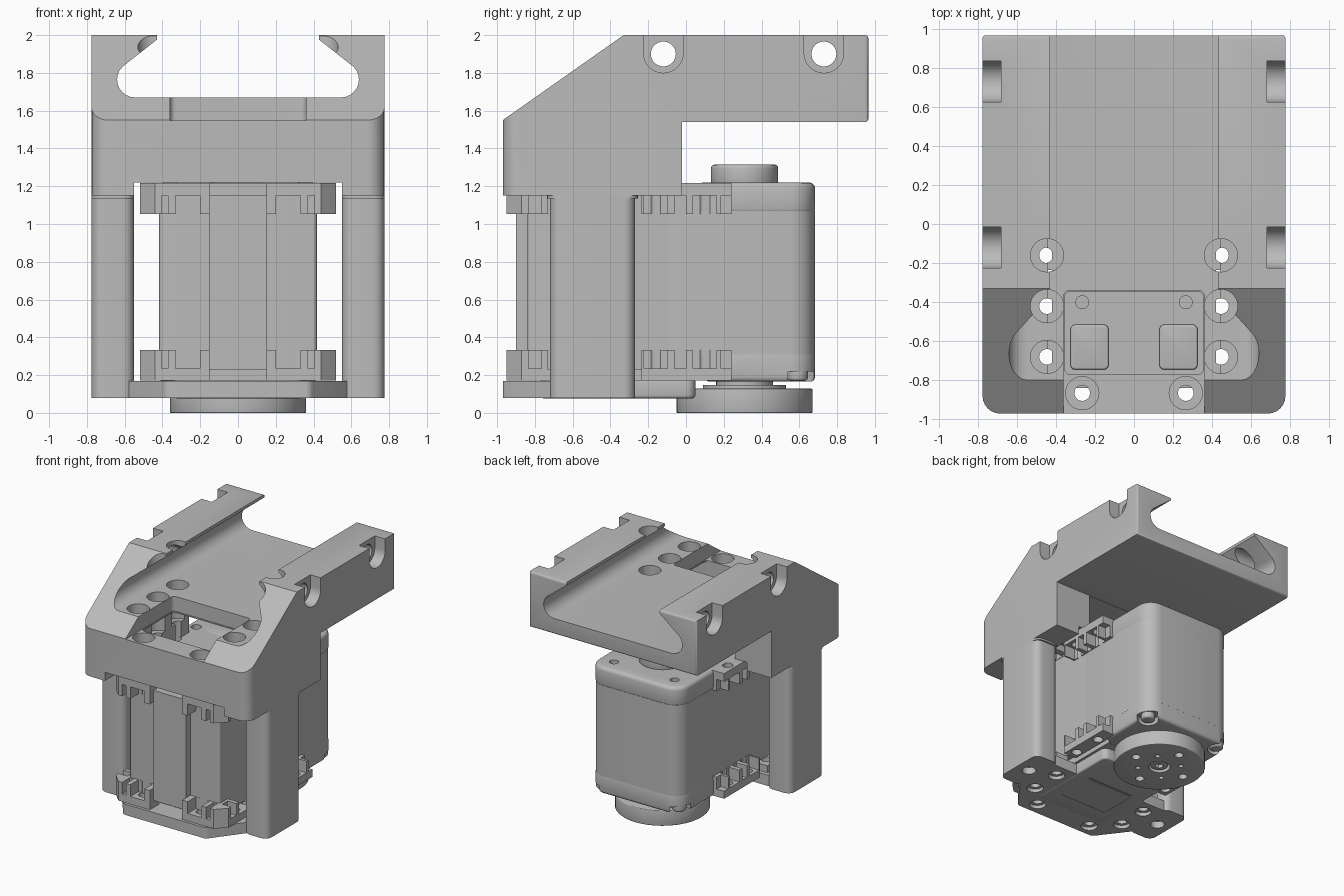
import bpy, bmesh, math
from mathutils import Vector

cube = bpy.data.objects.get("Cube")
if cube:
    bpy.data.objects.remove(cube)

grey = bpy.data.materials.new("machined_grey")
grey.use_nodes = True
grey.diffuse_color = (0.5, 0.5, 0.5, 1)
grey.node_tree.nodes["Principled BSDF"].inputs["Base Color"].default_value = (0.5, 0.5, 0.5, 1)
SIDES = (-1, 1)


def finish(name, bm):
    bmesh.ops.recalc_face_normals(bm, faces=bm.faces)
    mesh = bpy.data.meshes.new(name)
    bm.to_mesh(mesh)
    bm.free()
    mesh.materials.append(grey)
    ob = bpy.data.objects.new(name, mesh)
    bpy.context.collection.objects.link(ob)
    return ob


def round_edges(bm, radius, segments, test):
    edges = [e for e in bm.edges if test(e)]
    bmesh.ops.bevel(bm, geom=edges, offset=radius, segments=segments, profile=0.5, affect='EDGES')


def sharp(e):
    return e.is_manifold and e.calc_face_angle(0) > 0.75


def prism(name, pts, axis, lo, hi, corner=0, edge=0, pick=None, soft=sharp):
    """Extrude a 2D outline along an axis, round its corners, then soften its rims."""
    place = {'x': lambda p, t: (t, p[0], p[1]), 'y': lambda p, t: (p[0], t, p[1]),
             'z': lambda p, t: (p[0], p[1], t)}[axis]
    bm = bmesh.new()
    face = bm.faces.new([bm.verts.new(place(p, lo)) for p in pts])
    new = bmesh.ops.extrude_face_region(bm, geom=[face])['geom']
    move = Vector(place((0, 0), hi - lo))
    bmesh.ops.translate(bm, vec=move, verts=[v for v in new if isinstance(v, bmesh.types.BMVert)])
    bmesh.ops.recalc_face_normals(bm, faces=bm.faces)
    if corner:
        along = pick or (lambda e: (e.verts[0].co - e.verts[1].co).cross(move).length < 1e-5)
        round_edges(bm, corner, 6, along)
    if edge:
        round_edges(bm, edge, 3, soft)
    return finish(name, bm)


def box(name, x, y, z, corner=0, edge=0):
    pts = [(x[0], y[0]), (x[1], y[0]), (x[1], y[1]), (x[0], y[1])]
    return prism(name, pts, 'z', z[0], z[1], corner, edge)


def cyl(name, centre, r, lo, hi, axis='z', edge=0, sides=32):
    pts = [(centre[0] + r * math.cos(a), centre[1] + r * math.sin(a))
           for a in (math.tau * i / sides for i in range(sides))]
    return prism(name, pts, axis, lo, hi, 0, edge)


def cut(target, *cutters):
    for c in cutters:
        mod = target.modifiers.new("cut", 'BOOLEAN')
        mod.operation, mod.solver, mod.object = 'DIFFERENCE', 'EXACT', c
        bpy.context.view_layer.objects.active = target
        bpy.ops.object.modifier_apply(modifier=mod.name)
        bpy.data.objects.remove(c)


# Dock: side profile with sloped nose and rear shelf
side = [(-0.97, 1.15), (-0.02, 1.15), (-0.02, 1.54), (0.965, 1.54), (0.965, 2.0), (-0.33, 2.0), (-0.97, 1.55)]


def nose_corner(e):
    a, b = (v.co for v in e.verts)
    return max(a.y, b.y) < -0.96 and abs(a.x - b.x) < 0.01


def shelf_end(e):
    return min(v.co.y for v in e.verts) > 0.9


dock = prism("dock", side, 'x', -0.775, 0.775, 0.09, 0.015, nose_corner, shelf_end)

# Cross bolts with round-bottomed pockets
for y in (-0.12, 0.73):
    for s in SIDES:
        slot = [(y + 0.105 * math.cos(t), 1.905 + 0.105 * math.sin(t))
                for t in (math.pi * (1 + i / 16) for i in range(17))]
        a, b = sorted((s * 0.68, s * 1.0))
        cut(dock, prism("pocket", slot + [(y + 0.105, 2.1), (y - 0.105, 2.1)], 'x', a, b))
    cut(dock, cyl("cross_hole", (y, 1.9), 0.066, -1.1, 1.1, 'x'))

# Dovetail channel, nose notch, cable opening and the servo space below
arc = [(0.545 + 0.095 * math.cos(math.radians(a)), 1.765 + 0.095 * math.sin(math.radians(a)))
       for a in range(45, -91, -15)]
half = [(0.43, 2.1), (0.43, 1.975)] + arc
cut(dock, prism("channel", half + [(-x, z) for x, z in reversed(half)], 'y', -1.2, 1.2),
    box("notch", (-0.36, 0.36), (-1.2, -0.34), (1.547, 1.75), 0.03),
    box("opening", (-0.355, 0.355), (-0.77, -0.345), (1.0, 1.6), 0.03),
    box("servo_space", (-0.55, 0.55), (-1.2, 0.2), (1.0, 1.22)),
    box("cable_space", (-0.44, 0.44), (-0.765, 0.2), (1.1, 1.537)))

# Vertical screw holes
screw_spots = [(s * 0.445, y) for s in SIDES for y in (-0.16, -0.42, -0.68)]
front_spots = [(s * 0.265, -0.865) for s in SIDES]
for p in screw_spots + front_spots:
    cut(dock, cyl("counterbore", p, 0.085, 1.35, 2.2), cyl("hole", p, 0.04, 1.0, 1.5))

# Side columns with a small shoulder under the dock
for s in SIDES:
    tag = "left" if s > 0 else "right"
    x = sorted((s * 0.55, s * 0.775))
    col = box(tag + "_column", x, (-0.72, -0.27), (0.08, 1.17), 0.06)
    cut(col, cyl("bolt", (s * 0.66, -0.5), 0.055, 0, 0.14))
    box(tag + "_shoulder", x, (-0.735, -0.255), (1.135, 1.16), 0.06)

# Base plate and raised bottom cover
right = [(0.38, -0.97), (0.6, -0.68), (0.6, -0.3), (0.3, -0.3)]
base = prism("base_plate", right + [(-x, y) for x, y in reversed(right)], 'z', 0.08, 0.17, 0.02)
for p in [q for q in screw_spots if q[1] < -0.3] + front_spots:
    cut(base, cyl("head", p, 0.065, 0, 0.11), cyl("hole", p, 0.04, 0, 0.3))
cover = box("bottom_cover", (-0.34, 0.34), (-0.77, 0.05), (0.077, 0.18), 0.05, 0.015)
cut(cover, box("label_recess", (-0.22, 0.22), (-0.62, -0.28), (0.0, 0.083)))

# Servo body: slim core, middle shell and two rear caps
box("servo_core", (-0.417, 0.417), (-0.84, 0.3), (0.23, 1.17), 0.02)
box("servo_front_panel", (-0.15, 0.15), (-0.9, -0.8), (0.23, 1.15))
box("servo_shell", (-0.419, 0.419), (-0.2, 0.682), (0.31, 1.07), 0.13)
top_cap = box("servo_top_cap", (-0.42, 0.42), (0.06, 0.683), (1.05, 1.22), 0.13, 0.03)
bottom_cap = box("servo_bottom_cap", (-0.42, 0.42), (0.1, 0.683), (0.165, 0.33), 0.13, 0.025)
box("servo_top_deck", (-0.42, 0.42), (-0.84, 0.2), (1.15, 1.217), 0.02)
box("servo_bottom_deck", (-0.36, 0.36), (-0.8, 0.3), (0.172, 0.24), 0.02)
for s in SIDES:
    cut(top_cap, cyl("screw_hole", (s * 0.28, 0.55), 0.035, 1.18, 1.3))
    cut(bottom_cap, cyl("screw_pocket", (s * 0.36, 0.60), 0.085, 0.1, 0.22))
    cyl("case_screw", (s * 0.35, 0.59), 0.055, 0.17, 0.25, edge=0.015)
    box("cable_socket", sorted((s * 0.13, s * 0.325)), (-0.745, -0.515), (1.2, 1.24), 0.025, 0.01)
    cyl("deck_screw", (s * 0.265, -0.4), 0.035, 1.2, 1.225)

# Mounting tabs: solid blocks with screw holes and open nut pockets
corner_outline = [(0.15, -0.83), (0.15, -0.95), (0.44, -0.95), (0.52, -0.87),
                  (0.52, -0.73), (0.40, -0.73), (0.40, -0.83)]
for level, z, pocket_z in (("upper", (1.052, 1.217), (0.9, 1.15)), ("lower", (0.172, 0.333), (0.235, 0.5))):
    flange_z = (1.16, 1.217) if level == "upper" else (0.172, 0.23)
    for s in SIDES:
        def span(a, b):
            return sorted((s * a, s * b))
        tab = box(level + "_side_tab", span(0.40, 0.52), (-0.235, 0.24), z)
        for y in (-0.16, 0.1):
            cut(tab, cyl("hole", (s * 0.455, y), 0.04, -1, 2),
                box("nut_pocket", span(0.425, 0.6), (y - 0.062, y + 0.062), pocket_z))
        cut(tab, box("gap", span(0.425, 0.6), (-0.06, 0.0), pocket_z),
            box("end_gap", span(0.45, 0.6), (0.185, 0.3), pocket_z))

        # flanges between column and servo
        for y in (-0.42, -0.65):
            ear = box(level + "_ear", span(0.40, 0.52), (y - 0.09, y + 0.09), flange_z)
            cut(ear, cyl("hole", (s * 0.445, -0.42 if y > -0.5 else -0.68), 0.04, -1, 2))

        corner = prism(level + "_corner_tab", [(s * x, y) for x, y in corner_outline], 'z', *z)
        cut(corner, cyl("hole", (s * 0.265, -0.865), 0.04, -1, 2),
            box("nut_pocket", span(0.2, 0.33), (-1.1, -0.842), pocket_z),
            box("side_gap", span(0.44, 0.6), (-0.835, -0.765), pocket_z),
            box("inner_gap", span(0.37, 0.405), (-1.1, -0.85), pocket_z))

# Idler on top, output horn below
AXIS = (0, 0.31)
cyl("idler", AXIS, 0.178, 1.2, 1.315, edge=0.02, sides=48)
cyl("horn_hub", AXIS, 0.15, 0.1, 0.18, sides=48)
cyl("horn_collar", AXIS, 0.22, 0.11, 0.148, sides=48)
horn = cyl("output_horn", AXIS, 0.36, 0.0, 0.128, edge=0.006, sides=64)
cut(horn, cyl("centre", AXIS, 0.085, -0.1, 0.05))
for i in range(4):
    for turn, radius, r, sides in ((0, 0.24, 0.035, 20), (0.5, 0.17, 0.02, 16)):
        a = math.pi * (i + turn) / 2
        spot = (radius * math.cos(a), AXIS[1] + radius * math.sin(a))
        cut(horn, cyl("horn_hole", spot, r, -0.1, 0.08, sides=sides))
screw = cyl("horn_screw", AXIS, 0.07, 0.01, 0.06, edge=0.008)
cut(screw, cyl("hex", AXIS, 0.035, -0.1, 0.04, sides=6))

# Smooth shading that keeps hard edges
bpy.ops.object.select_all(action='DESELECT')
for ob in bpy.context.collection.objects:
    if ob.type == 'MESH' and grey.name in ob.data.materials:
        ob.select_set(True)
        bpy.context.view_layer.objects.active = ob
bpy.ops.object.shade_smooth_by_angle(angle=math.radians(35))
